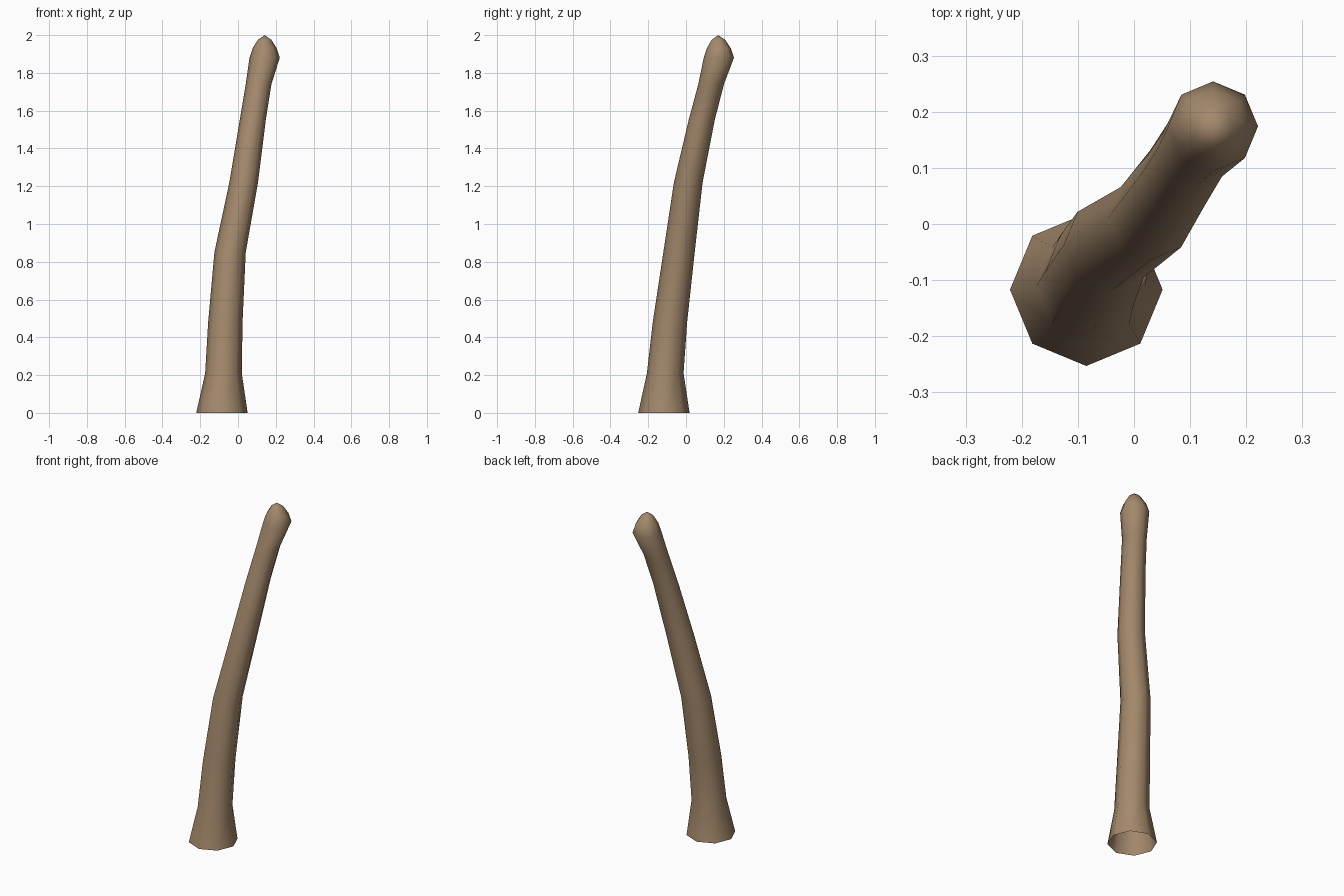
import bpy, bmesh
from math import cos, sin, pi

if "Cube" in bpy.data.objects:
    bpy.data.objects.remove(bpy.data.objects["Cube"])

SIDES = 8
# Trunk rings: centre x, centre y, height, radius
RINGS = [
    (-0.085, -0.117, 0.00, 0.136),
    (-0.077, -0.110, 0.21, 0.097),
    (-0.067, -0.085, 0.48, 0.091),
    (-0.042, -0.037, 0.85, 0.083),
    (0.030, 0.012, 1.22, 0.076),
    (0.078, 0.083, 1.55, 0.069),
    (0.109, 0.133, 1.74, 0.068),
    (0.141, 0.174, 1.88, 0.080),
    (0.141, 0.174, 1.93, 0.064),
    (0.141, 0.172, 1.975, 0.036),
]
TIP = (0.141, 0.171, 2.0)

bm = bmesh.new()
loops = [[bm.verts.new((x + r * cos(2 * pi * i / SIDES),
                        y + r * sin(2 * pi * i / SIDES), z))
          for i in range(SIDES)] for x, y, z, r in RINGS]

# Side walls, open at the bottom
for low, high in zip(loops, loops[1:]):
    for i in range(SIDES):
        j = (i + 1) % SIDES
        bm.faces.new((low[i], low[j], high[j], high[i]))

# Rounded tip
tip = bm.verts.new(TIP)
for i in range(SIDES):
    bm.faces.new((loops[-1][i], loops[-1][(i + 1) % SIDES], tip))

for f in bm.faces:
    f.smooth = True
mesh = bpy.data.meshes.new("trunk")
bm.to_mesh(mesh)
bm.free()

trunk = bpy.data.objects.new("trunk", mesh)
bpy.context.collection.objects.link(trunk)

# Bark colour
bark = bpy.data.materials.new("bark")
bark.diffuse_color = (0.37, 0.25, 0.15, 1)
bark.use_nodes = True
bark.node_tree.nodes["Principled BSDF"].inputs["Base Color"].default_value = bark.diffuse_color
mesh.materials.append(bark)
